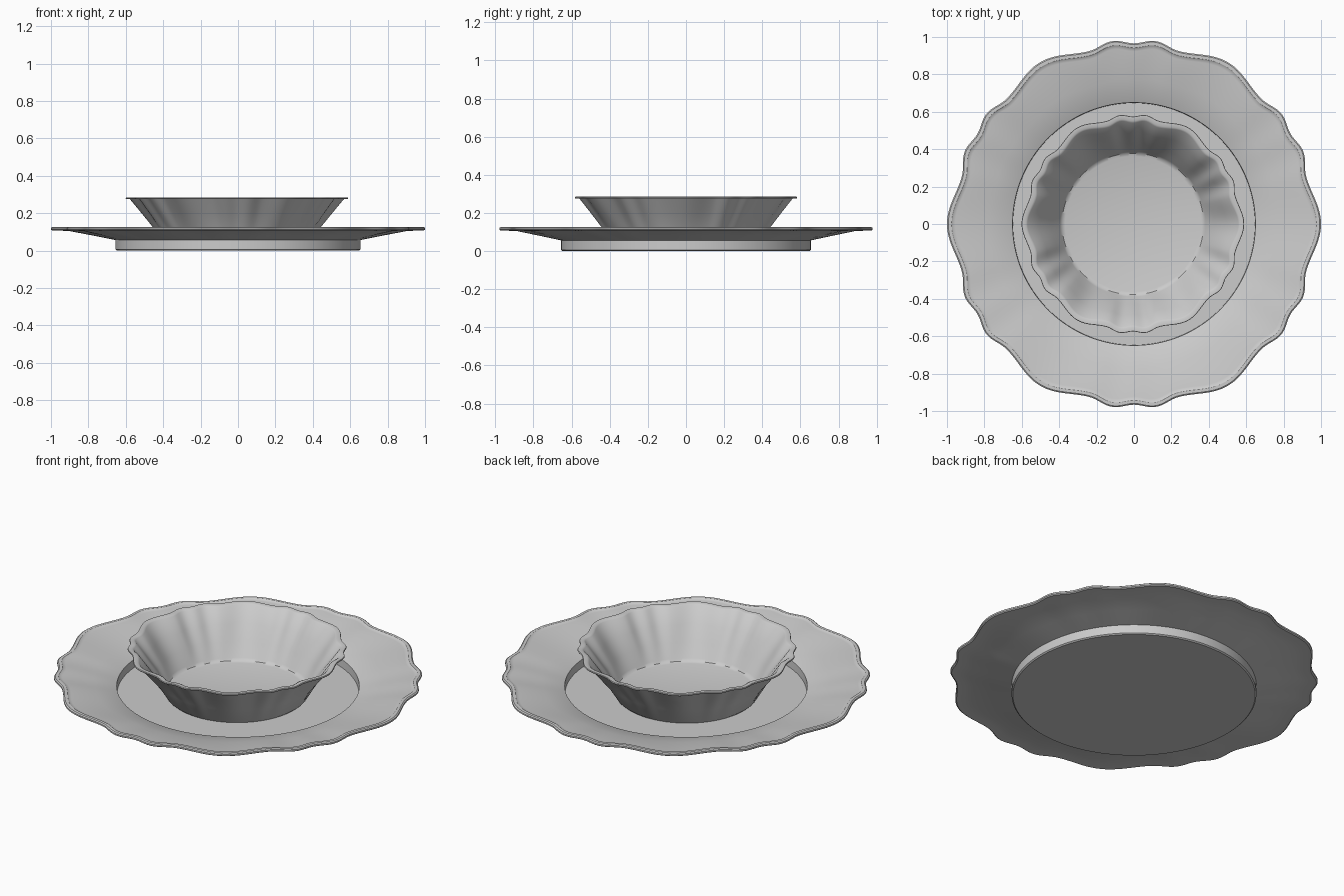
import bpy, bmesh, math

if "Cube" in bpy.data.objects:
    bpy.data.objects.remove(bpy.data.objects["Cube"])

SEG = 288  # steps around each dish

# one half of a 60 degree repeat: wide lobe, notch, small lobe, dip
KEYS = [(0, 1.0), (15.5, 0.955), (23.5, 0.985), (30, 0.966)]


def scallop(angle):
    d = math.degrees(angle) % 60
    d = min(d, 60 - d)
    for (a0, f0), (a1, f1) in zip(KEYS, KEYS[1:]):
        if d <= a1:
            t = (d - a0) / (a1 - a0)
            t = (1 - math.cos(math.pi * t)) / 2
            return f0 + (f1 - f0) * t
    return KEYS[-1][1]


def lathe(name, profile, x=0.0):
    """Revolve (radius, z, scallop weight) points; first and last are on the axis."""
    bm = bmesh.new()
    start = bm.verts.new((x, 0, profile[0][1]))
    end = bm.verts.new((x, 0, profile[-1][1]))
    rings = []
    for r, z, w in profile[1:-1]:
        ring = []
        for i in range(SEG):
            a = 2 * math.pi * i / SEG
            rr = r * (1 - w * (1 - scallop(a)))
            ring.append(bm.verts.new((x + rr * math.cos(a), rr * math.sin(a), z)))
        rings.append(ring)
    for i in range(SEG):
        j = (i + 1) % SEG
        bm.faces.new((start, rings[0][j], rings[0][i]))
        bm.faces.new((end, rings[-1][i], rings[-1][j]))
        for a, b in zip(rings, rings[1:]):
            bm.faces.new((a[i], a[j], b[j], b[i]))
    bmesh.ops.recalc_face_normals(bm, faces=bm.faces)
    mesh = bpy.data.meshes.new(name)
    bm.to_mesh(mesh)
    bm.free()
    obj = bpy.data.objects.new(name, mesh)
    bpy.context.collection.objects.link(obj)
    bpy.ops.object.select_all(action='DESELECT')
    obj.select_set(True)
    bpy.context.view_layer.objects.active = obj
    bpy.ops.object.shade_smooth_by_angle(angle=math.radians(35))
    return obj


# plate: flat foot, upright well wall, sloping brim, beaded scalloped edge
lathe("plate", [
    (0, 0, 0), (0.648, 0, 0), (0.655, 0.006, 0), (0.655, 0.056, 0),
    (0.78, 0.081, 0.4), (0.90, 0.104, 0.9), (0.955, 0.107, 1),
    (0.993, 0.107, 1), (1.0, 0.112, 1), (1.0, 0.121, 1),
    (0.993, 0.126, 1), (0.975, 0.126, 1), (0.968, 0.121, 1),
    (0.955, 0.119, 1), (0.90, 0.113, 0.9), (0.78, 0.089, 0.4),
    (0.654, 0.063, 0), (0.649, 0.060, 0), (0.647, 0.014, 0), (0, 0.014, 0)])

# bowl: flared wall whose flutes fade into a round floor, thin flat lip
lathe("bowl", [
    (0, 0.015, 0), (0.372, 0.015, 0), (0.385, 0.026, 0.05),
    (0.445, 0.12, 0.6), (0.51, 0.20, 0.95), (0.572, 0.275, 1.15),
    (0.593, 0.276, 1), (0.595, 0.280, 1), (0.593, 0.285, 1),
    (0.572, 0.285, 1.1), (0.563, 0.279, 1.2), (0.50, 0.20, 0.95),
    (0.436, 0.12, 0.6), (0.389, 0.044, 0.1), (0.378, 0.031, 0),
    (0.362, 0.026, 0), (0, 0.026, 0)], x=-0.006)
